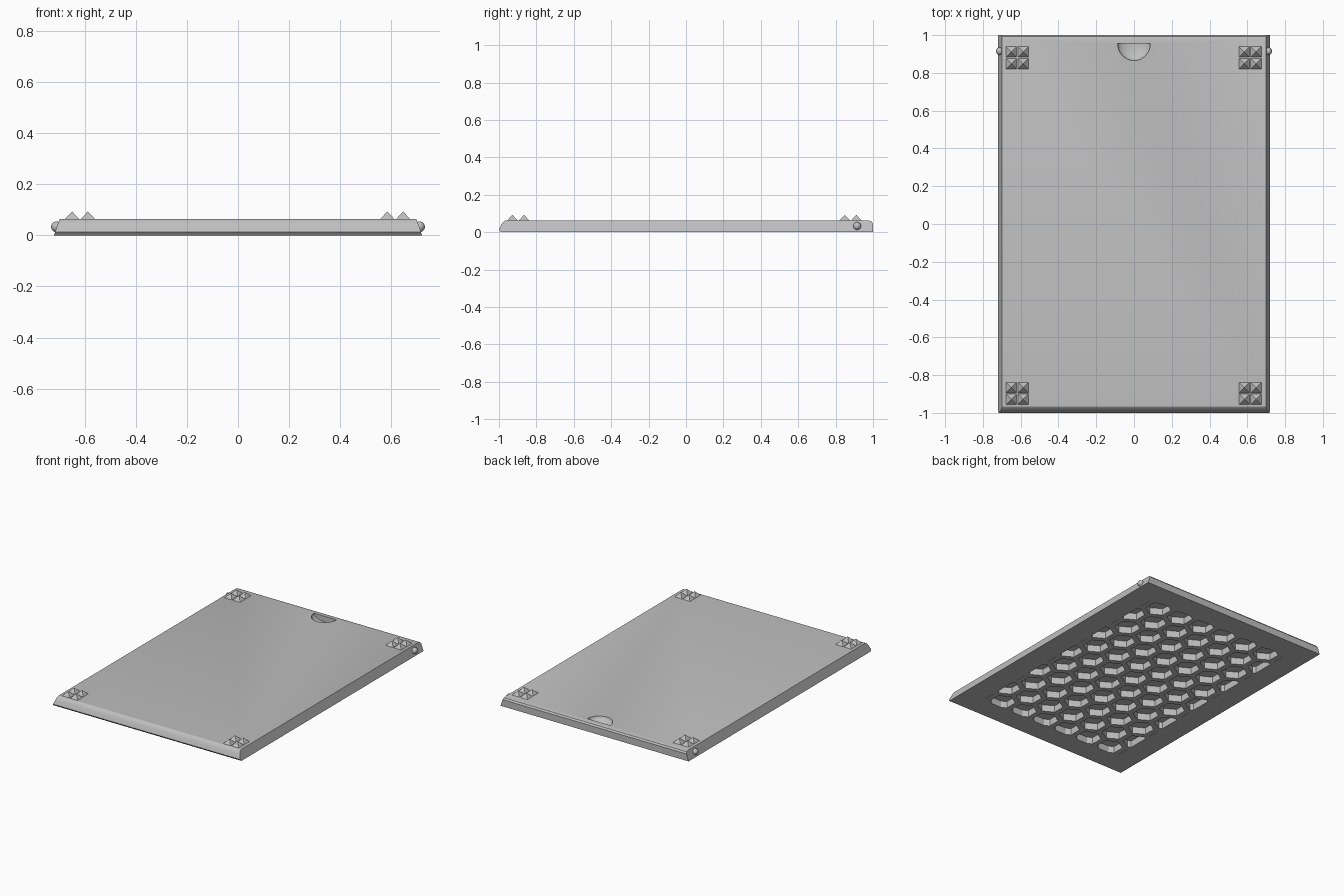
import bpy, bmesh, math
from mathutils import Matrix, Vector

old = bpy.data.objects.get("Cube")
if old:
    bpy.data.objects.remove(old, do_unlink=True)

grey = bpy.data.materials.new("light_grey")
grey.use_nodes = True
colour = (0.52, 0.52, 0.52, 1)
grey.diffuse_color = colour
grey.node_tree.nodes["Principled BSDF"].inputs["Base Color"].default_value = colour

TOP = 0.063


def make(name, bm):
    bmesh.ops.recalc_face_normals(bm, faces=bm.faces[:])
    mesh = bpy.data.meshes.new(name)
    bm.to_mesh(mesh)
    bm.free()
    mesh.materials.append(grey)
    ob = bpy.data.objects.new(name, mesh)
    bpy.context.collection.objects.link(ob)
    return ob


def activate(ob):
    bpy.ops.object.select_all(action='DESELECT')
    ob.select_set(True)
    bpy.context.view_layer.objects.active = ob


def boolean(target, cutter, operation):
    cutter.hide_render = True
    mod = target.modifiers.new(operation.lower(), 'BOOLEAN')
    mod.operation = operation
    mod.solver = 'EXACT'
    mod.object = cutter
    activate(target)
    bpy.ops.object.modifier_apply(modifier=mod.name)
    bpy.data.objects.remove(cutter, do_unlink=True)


def box(name, size, centre):
    bm = bmesh.new()
    bmesh.ops.create_cube(bm, size=1, matrix=Matrix.Translation(centre) @ Matrix.Diagonal((*size, 1)))
    return make(name, bm)


# Sliding panel: side profile spanned across, with sides leaning inward
profile = [(-0.99, 0), (-1, 0.012), (-0.988, 0.04), (-0.978, 0.055), (-0.965, TOP),
           (0.975, TOP), (0.992, 0.058), (1, 0.047), (1, 0)]
bm = bmesh.new()
ends = []
for side in (-1, 1):
    ends.append([bm.verts.new((side * (0.72 - 0.022 * z / TOP), y, z)) for y, z in profile])
    bm.faces.new(ends[-1])
for i in range(len(profile)):
    j = (i + 1) % len(profile)
    bm.faces.new((ends[0][i], ends[0][j], ends[1][j], ends[1][i]))
panel = make("panel", bm)

# Honeycomb pockets on the underside, trimmed to a rectangle
pitch, radius, depth = 0.18, 0.083, 0.047
bm = bmesh.new()
for row in range(-6, 7):
    for col in range(-4, 5):
        x = (col + 0.5 * (row % 2)) * pitch
        y = row * pitch * math.sqrt(0.75)
        ring = []
        for k in range(6):
            a = math.radians(30 + 60 * k)
            ring.append((x + radius * math.cos(a), y + radius * math.sin(a)))
        low = [bm.verts.new((*p, -0.05)) for p in ring]
        high = [bm.verts.new((*p, depth)) for p in ring]
        bm.faces.new(low)
        bm.faces.new(high)
        for k in range(6):
            n = (k + 1) % 6
            bm.faces.new((low[k], low[n], high[n], high[k]))
pockets = make("pocket_cutter", bm)
boolean(pockets, box("pocket_bounds", (1.12, 1.68, 0.4), (0, 0, 0)), 'INTERSECT')
boolean(panel, pockets, 'DIFFERENCE')

# Half-round thumb scoop near the back edge
bm = bmesh.new()
bmesh.ops.create_uvsphere(bm, u_segments=32, v_segments=16, radius=1,
                          matrix=Matrix.Translation((0, 0.955, TOP)) @ Matrix.Diagonal((0.087, 0.09, 0.04, 1)))
bmesh.ops.bisect_plane(bm, geom=bm.verts[:] + bm.edges[:] + bm.faces[:],
                       plane_co=(0, 0.955, 0), plane_no=(0, 1, 0), clear_outer=True)
bmesh.ops.holes_fill(bm, edges=[e for e in bm.edges if e.is_boundary])
boolean(panel, make("scoop_cutter", bm), 'DIFFERENCE')
activate(panel)
bpy.ops.object.shade_smooth_by_angle(angle=math.radians(28))

# Corner grips: two by two pyramids
for xs, side in ((-0.618, "right"), (0.615, "left")):
    for yc, end in ((-0.897, "front"), (0.88, "back")):
        bm = bmesh.new()
        for dx in (-1, 1):
            for dy in (-1, 1):
                c = Vector((xs + dx * 0.031, yc + dy * 0.031, TOP))
                base = [bm.verts.new(c + Vector((sx * 0.03, sy * 0.03, -0.002)))
                        for sx, sy in ((-1, -1), (1, -1), (1, 1), (-1, 1))]
                tip = bm.verts.new(c + Vector((0, 0, 0.03)))
                bm.faces.new(base)
                for k in range(4):
                    bm.faces.new((base[k], base[(k + 1) % 4], tip))
        make(f"{end}_{side}_grip", bm)

# Round latch bumps on both sides
for sign, side in ((-1, "right"), (1, "left")):
    bm = bmesh.new()
    bmesh.ops.create_uvsphere(bm, u_segments=24, v_segments=14, radius=0.021,
                              matrix=Matrix.Translation((sign * 0.71, 0.915, 0.033)))
    bump = make(f"{side}_latch_bump", bm)
    activate(bump)
    bpy.ops.object.shade_smooth()
